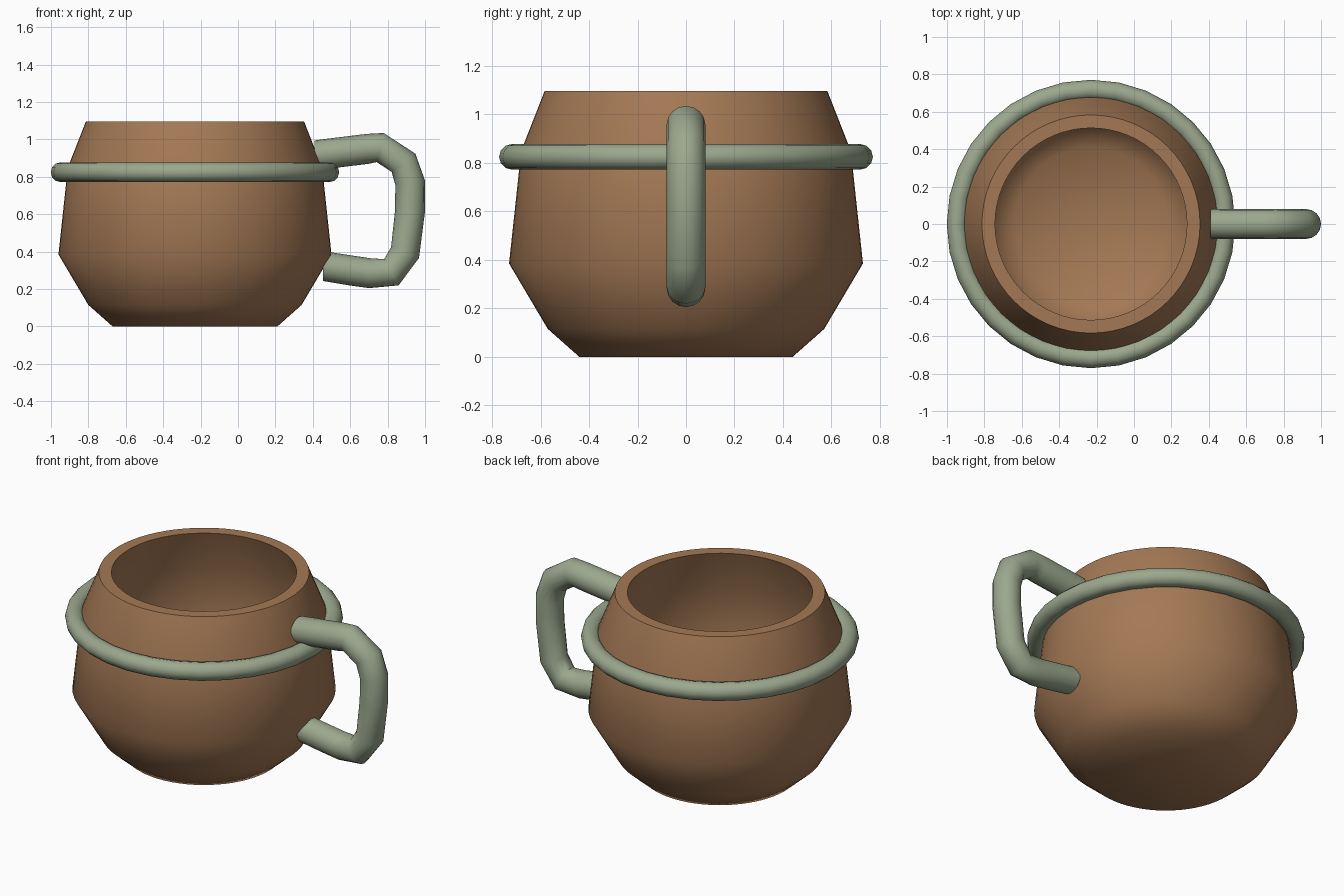
import bpy
import bmesh
import math
from mathutils import Vector

cube = bpy.data.objects.get("Cube")
if cube:
    bpy.data.objects.remove(cube, do_unlink=True)

CENTRE_X = -0.23


def material(name, colour):
    mat = bpy.data.materials.new(name)
    mat.use_nodes = True
    mat.diffuse_color = (*colour, 1)
    bsdf = mat.node_tree.nodes["Principled BSDF"]
    bsdf.inputs["Base Color"].default_value = (*colour, 1)
    bsdf.inputs["Roughness"].default_value = 0.7
    return mat


def finish(bm, name, mat, angle):
    """Turn the bmesh into a smooth-shaded object."""
    bmesh.ops.recalc_face_normals(bm, faces=bm.faces)
    mesh = bpy.data.meshes.new(name)
    bm.to_mesh(mesh)
    bm.free()
    mesh.materials.append(mat)
    obj = bpy.data.objects.new(name, mesh)
    bpy.context.collection.objects.link(obj)
    bpy.ops.object.select_all(action="DESELECT")
    obj.select_set(True)
    bpy.context.view_layer.objects.active = obj
    bpy.ops.object.shade_smooth_by_angle(angle=math.radians(angle))
    return obj


def lathe(name, profile, steps, mat, angle, closed=False):
    """Spin an (radius, height) profile around the cup's axis."""
    bm = bmesh.new()
    verts = [bm.verts.new((CENTRE_X + r, 0, z)) for r, z in profile]
    edges = [bm.edges.new(pair) for pair in zip(verts, verts[1:])]
    if closed:
        edges.append(bm.edges.new((verts[-1], verts[0])))
    bmesh.ops.spin(bm, geom=verts + edges, cent=(CENTRE_X, 0, 0),
                   axis=(0, 0, 1), angle=math.tau, steps=steps)
    bmesh.ops.remove_doubles(bm, verts=bm.verts, dist=0.0005)
    return finish(bm, name, mat, angle)


def tube(name, path, radius, sides, mat, angle):
    """Sweep a circle along a path in the XZ plane, with flat end caps."""
    bm = bmesh.new()
    points = [Vector((x, 0, z)) for x, z in path]
    side = Vector((0, 1, 0))
    rings = []
    for i, p in enumerate(points):
        before = (p - points[max(i - 1, 0)]).normalized()
        after = (points[min(i + 1, len(points) - 1)] - p).normalized()
        tangent = (before + after).normalized()
        if i in (0, len(points) - 1):
            tangent = Vector((1 if i == 0 else -1, 0, 0))
        up = tangent.cross(side)
        rings.append([bm.verts.new(p + radius * (math.cos(a) * side + math.sin(a) * up))
                      for a in (math.tau * k / sides for k in range(sides))])
    for a, b in zip(rings, rings[1:]):
        for k in range(sides):
            n = (k + 1) % sides
            bm.faces.new((a[k], a[n], b[n], b[k]))
    bm.faces.new(rings[0])
    bm.faces.new(rings[-1])
    return finish(bm, name, mat, angle)


clay = material("brown clay", (0.37, 0.19, 0.09))
glaze = material("sage green", (0.33, 0.39, 0.27))

# Hollow cup: outer wall upward, flat rim, inner wall back down to the floor
cup = [(0, 0), (0.44, 0), (0.57, 0.115), (0.73, 0.385), (0.68, 0.85), (0.583, 1.097),
       (0.513, 1.097), (0.61, 0.84), (0.655, 0.4), (0.51, 0.16), (0.41, 0.07), (0, 0.07)]
lathe("cup_body", cup, 64, clay, 55)

# Ring around the shoulder
ring = [(0.718 + 0.053 * math.cos(math.tau * k / 12),
         0.825 + 0.053 * math.sin(math.tau * k / 12)) for k in range(12)]
lathe("shoulder_ring", ring, 32, glaze, 60, closed=True)

# Side handle
handle = [(0.41, 0.915), (0.49, 0.925), (0.695, 0.95), (0.76, 0.957), (0.885, 0.875),
          (0.92, 0.77), (0.92, 0.62), (0.893, 0.395), (0.82, 0.29),
          (0.705, 0.285), (0.6, 0.3), (0.455, 0.323)]
tube("handle", handle, 0.08, 16, glaze, 60)
